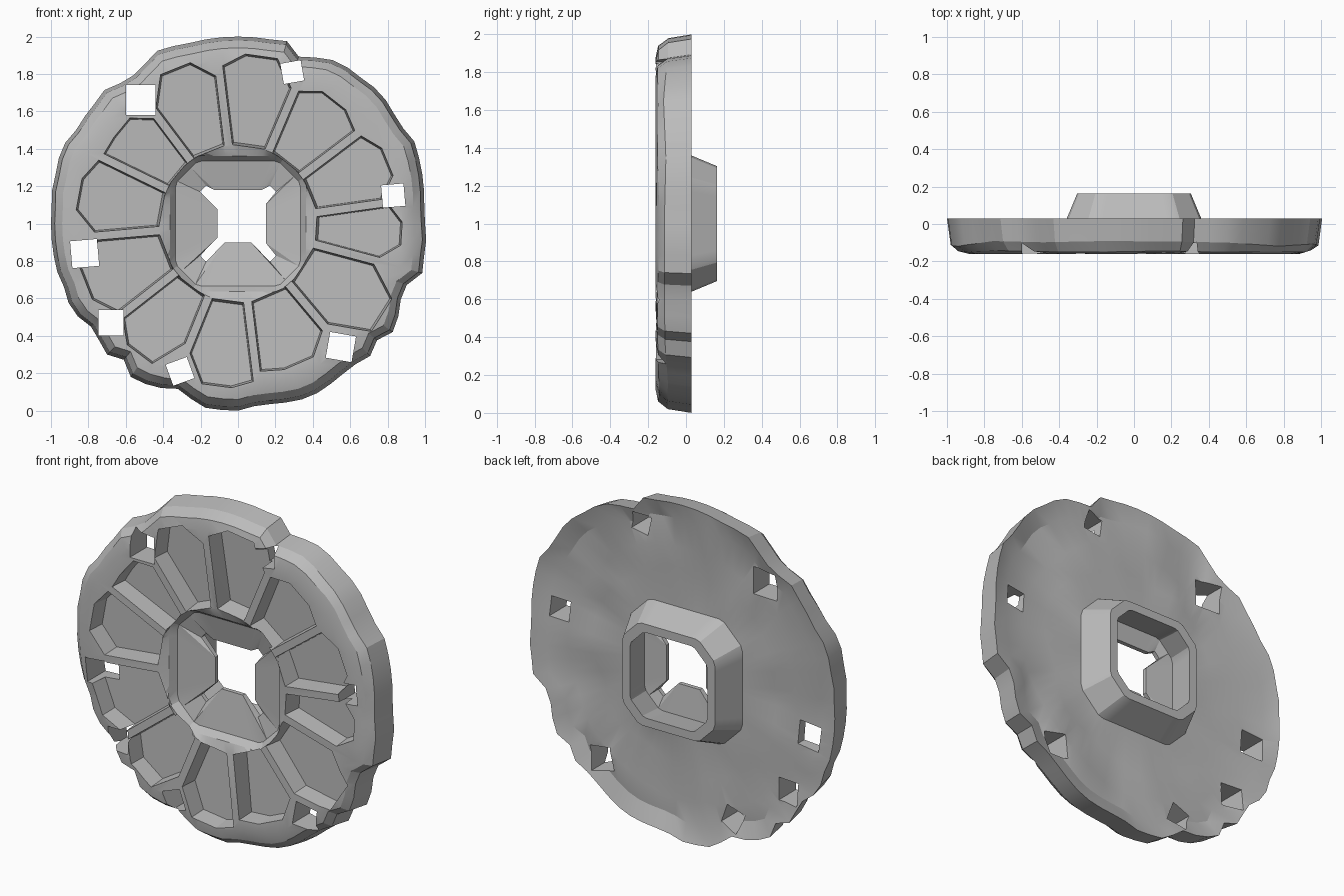
import bpy
import random
from math import sin, cos, pi, radians, hypot

random.seed(4)
cube = bpy.data.objects.get("Cube")
if cube:
    bpy.data.objects.remove(cube, do_unlink=True)

stone = bpy.data.materials.new("plain grey")
stone.use_nodes = True
colour = (0.5, 0.5, 0.5, 1)
stone.diffuse_color = colour
stone.node_tree.nodes["Principled BSDF"].inputs["Base Color"].default_value = colour

# Worn outline: deviation from a unit circle in percent, evenly spaced from +x
WEAR = [0, 0, 1, 2, 3, 4, 2, 2, 3, 3, 2, 2, 1, -2, -5, 1, 0, 0,
        0, 0, 0, 0, 1, 2, -1, -3, -2, 1, 0, 0, 0, 2, 2, 1, 1, 0,
        0, 0, 0, 0, -1, 0, -1, -4, -3, -1, -5, 0, -1, -3, -6, -3, 0, 0,
        0, -2, -2, -1, 0, 0, -1, -2, -2, 0, -3, 1, -1, -4, -4, 2, 1, 1]
COUNT = len(WEAR)
ANGLES = [2 * pi * i / COUNT for i in range(COUNT)]


def make_object(name, verts, faces):
    mesh = bpy.data.meshes.new(name)
    mesh.from_pydata(verts, [], faces)
    mesh.materials.append(stone)
    obj = bpy.data.objects.new(name, mesh)
    bpy.context.collection.objects.link(obj)
    return obj


def polar(radius, angle, y):
    return (radius * cos(angle), y, 1 + radius * sin(angle))


def waves(rough, step=4):
    # random offsets at coarse intervals, joined by straight slopes
    knots = [random.uniform(-rough, rough) for _ in range(COUNT // step)]
    result = []
    for i in range(COUNT):
        k, t = i // step, i % step / step
        result.append(knots[k] * (1 - t) + knots[(k + 1) % len(knots)] * t)
    return result


def rim(scale, y, rough=0.0):
    return [polar(scale * (1 + w / 100), a, y + dy)
            for w, a, dy in zip(WEAR, ANGLES, waves(rough))]


def circle(radius, y, rough=0.0):
    return [polar(radius + dr, a, y + dy)
            for a, dr, dy in zip(ANGLES, waves(rough * 2), waves(rough))]


def octagon(scale, y):
    ring = []
    for a in ANGLES:
        c, s = abs(cos(a)), abs(sin(a))
        ring.append(polar(scale / max(c / 0.31, s / 0.31, (c + s) / 0.51), a, y))
    return ring


def star(y):
    # four tongues reach inwards, leaving open corners between them
    tongues = [0.15, 0.18, 0.11, 0.1]
    ring = []
    for a in ANGLES:
        c, s = abs(cos(a)), abs(sin(a))
        side = round(a / (pi / 2)) % 4
        corner = abs(c - s) < 0.2
        ring.append(polar(0.265 if corner else tongues[side] / max(c, s), a, y))
    return ring


def loft(name, rings, closed):
    n = len(rings[0])
    verts = [v for ring in rings for v in ring]
    faces = []
    for k in range(len(rings) if closed else len(rings) - 1):
        a, b = k * n, (k + 1) % len(rings) * n
        for i in range(n):
            j = (i + 1) % n
            faces.append((a + i, b + i, b + j))
            faces.append((a + i, b + j, a + j))
    if not closed:
        faces.append(tuple(range(n - 1, -1, -1)))
        faces.append(tuple(range(len(verts) - n, len(verts))))
    return make_object(name, verts, faces)


def activate(obj):
    bpy.ops.object.select_all(action="DESELECT")
    bpy.context.view_layer.objects.active = obj
    obj.select_set(True)


def fix_normals(obj):
    activate(obj)
    bpy.ops.object.mode_set(mode="EDIT")
    bpy.ops.mesh.select_all(action="SELECT")
    bpy.ops.mesh.normals_make_consistent(inside=False)
    bpy.ops.object.mode_set(mode="OBJECT")


def carve(target, cutter):
    fix_normals(cutter)
    cutter.hide_render = True
    mod = target.modifiers.new("carve", "BOOLEAN")
    mod.operation = "DIFFERENCE"
    mod.solver = "EXACT"
    mod.object = cutter
    activate(target)
    bpy.ops.object.modifier_apply(modifier=mod.name)
    bpy.data.objects.remove(cutter, do_unlink=True)


def prism(name, outline, front, depth, shrink):
    # cutter from a flat outline; depth gives the far end for each radius
    mx = sum(p[0] for p in outline) / len(outline)
    mz = sum(p[1] for p in outline) / len(outline)
    near = [(x, front, 1 + z) for x, z in outline]
    far = [(mx + (x - mx) * shrink, depth(hypot(x, z)), 1 + mz + (z - mz) * shrink)
           for x, z in outline]
    return loft(name, [near, far], False)


# Disc body: front face, rounded rim, dished back, hub collar and shallow funnel
disc = loft("wheel_disc", [
    octagon(1.17, -0.13),
    circle(0.42, -0.15),
    rim(0.88, -0.16),
    rim(0.94, -0.146, 0.008),
    rim(0.98, -0.105, 0.015),
    rim(1.0, 0.03),
    rim(0.9, 0.005, 0.018),
    circle(0.76, -0.002, 0.018),
    circle(0.6, -0.008, 0.015),
    octagon(1.2, 0.0),
    octagon(0.98, 0.163),
    octagon(0.82, 0.163),
    octagon(0.9, -0.01),
    star(-0.03),
    star(-0.055),
    octagon(1.08, -0.09)], True)
fix_normals(disc)

# Wedge pockets: spoke angles, then first, middle and last reach in percent
SPOKES = [8, 37, 67, 97, 127, 154, 185, 218, 248, 277, 310, 345]
REACH = [(78, 87, 81), (80, 84, 78), (78, 91, 85), (80, 90, 76),
         (72, 81, 81), (82, 87, 77), (76, 88, 80), (80, 88, 70),
         (74, 88, 85), (80, 82, 73), (72, 92, 76), (78, 88, 82)]
HALF_SPOKE = 0.02


def pocket_outline(start, end, reach):
    first, middle, last = [r / 100 for r in reach]
    corners = [(0.42, 0), (first, 0), (middle, 0.3), (middle, 0.7), (last, 1), (0.42, 1)]
    outline = []
    for radius, t in corners:
        gap = HALF_SPOKE / radius
        a = start + gap + (end - start - 2 * gap) * t
        outline.append((radius * cos(a), radius * sin(a)))
    return outline


for i, reach in enumerate(REACH):
    start = radians(SPOKES[i])
    end = radians(SPOKES[(i + 1) % len(SPOKES)])
    if end < start:
        end += 2 * pi
    outline = pocket_outline(start, end, reach)
    carve(disc, prism("pocket_cutter", outline, -0.18, lambda r: -0.02 - r * 0.04, 0.94))

# Broken holes right through the disc: position, half size, turn in degrees
HOLES = [(-0.52, 0.66, 0.08, 0), (0.29, 0.81, 0.055, 10), (0.83, 0.15, 0.06, 5),
         (0.55, -0.66, 0.07, -10), (-0.31, -0.79, 0.06, 20),
         (-0.68, -0.53, 0.067, 0), (-0.82, -0.16, 0.072, 5)]
for x, z, half, turn in HOLES:
    size = half * hypot(1, 1)
    outline = []
    for k in range(4):
        a = radians(turn + 45) + k * pi / 2
        outline.append((x + size * cos(a), z + size * sin(a)))
    carve(disc, prism("hole_cutter", outline, -0.3, lambda r: 0.3, 1))

activate(disc)
bpy.ops.object.shade_smooth_by_angle(angle=radians(20))
